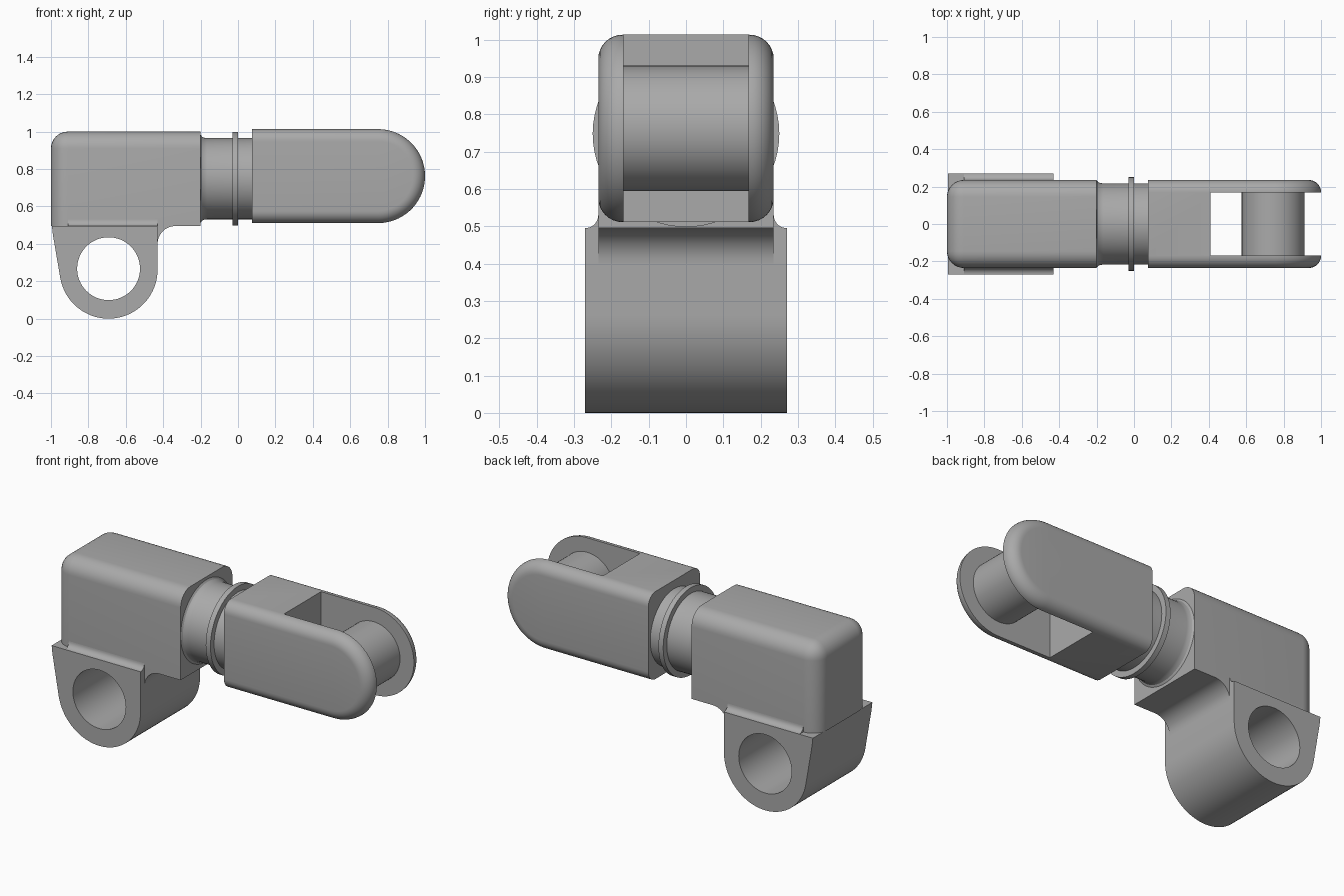
import bpy, bmesh
from math import sin, cos, pi, radians

cube = bpy.data.objects.get("Cube")
if cube:
    bpy.data.objects.remove(cube, do_unlink=True)

# One plain metal colour for every part
metal = bpy.data.materials.new("plain grey metal")
metal.use_nodes = True
GREY = (0.4, 0.4, 0.4, 1)
metal.diffuse_color = GREY
metal.node_tree.nodes["Principled BSDF"].inputs["Base Color"].default_value = GREY


def arc(cx, cz, r, start, end, steps):
    """Points on an arc, angles in degrees."""
    angles = [radians(start + (end - start) * i / steps) for i in range(steps + 1)]
    return [(cx + r * cos(a), cz + r * sin(a)) for a in angles]


def finish(name, bm):
    bmesh.ops.recalc_face_normals(bm, faces=bm.faces)
    mesh = bpy.data.meshes.new(name)
    bm.to_mesh(mesh)
    bm.free()
    obj = bpy.data.objects.new(name, mesh)
    bpy.context.collection.objects.link(obj)
    mesh.materials.append(metal)
    return obj


def smooth(obj):
    bpy.ops.object.select_all(action="DESELECT")
    obj.select_set(True)
    bpy.context.view_layer.objects.active = obj
    bpy.ops.object.shade_smooth_by_angle(angle=radians(30))


def prism(points, half, axis="y"):
    """Extrude a profile symmetrically along y, or along x for a (y, z) profile."""
    bm = bmesh.new()
    rings = []
    for s in (-half, half):
        rings.append([bm.verts.new((a, s, z) if axis == "y" else (s, a, z)) for a, z in points])
    n = len(points)
    for ring in rings:
        bm.faces.new(ring)
    for i in range(n):
        j = (i + 1) % n
        bm.faces.new((rings[0][i], rings[0][j], rings[1][j], rings[1][i]))
    bmesh.ops.recalc_face_normals(bm, faces=bm.faces)
    return bm


def round_edges(bm, rule, radius):
    edges = [e for e in bm.edges if rule(e.verts[0].co, e.verts[1].co)]
    bmesh.ops.bevel(bm, geom=edges, offset=radius, segments=8, profile=0.5,
                    affect="EDGES", clamp_overlap=False)


def lathe(name, profile, height, steps=64):
    """Turn an (x, radius) profile around the x axis."""
    bm = bmesh.new()
    rings = [[bm.verts.new((x, r * cos(2 * pi * k / steps), height + r * sin(2 * pi * k / steps)))
              for k in range(steps)] for x, r in profile]
    for a, b in zip(rings, rings[1:]):
        for k in range(steps):
            m = (k + 1) % steps
            bm.faces.new((a[k], a[m], b[m], b[k]))
    bm.faces.new(rings[0])
    bm.faces.new(rings[-1])
    obj = finish(name, bm)
    smooth(obj)
    return obj


def cut(obj, bm):
    cutter = finish(obj.name + "_cutter", bm)
    mod = obj.modifiers.new("cut", "BOOLEAN")
    mod.operation, mod.solver, mod.object = "DIFFERENCE", "EXACT", cutter
    bpy.context.view_layer.objects.active = obj
    bpy.ops.object.select_all(action="DESELECT")
    obj.select_set(True)
    bpy.ops.object.modifier_apply(modifier=mod.name)
    bpy.data.objects.remove(cutter, do_unlink=True)


W = 0.235          # half width of body and fork
BASE = 0.495       # underside of the body

# Body block: top and rear edges rounded, underside and shaft end sharp
bm = prism([(-1, BASE), (-0.2, BASE), (-0.2, 1), (-1, 1)], W)
round_edges(bm, lambda a, b: (a.z > 0.9 and b.z > 0.9 and not (a.x > -0.5 and b.x > -0.5))
            or (a.x < -0.9 and b.x < -0.9 and a.y * b.y > 0), 0.09)
smooth(finish("body_block", bm))

# Bored lug under the body
LX, LZ = -0.692, 0.262
outline = [(-0.43, BASE)] + arc(LX, LZ, LZ, 0, -170, 40) + [(-0.99, 0.45), (-0.995, BASE)]
lug = finish("bored_lug", prism(outline, 0.27))
cut(lug, prism(arc(LX, 0.267, 0.168, 0, 354.375, 63), 0.4))
smooth(lug)

# Concave fillet between the lug and the body underside
R = 0.095
fillet = [(-0.45, BASE + 0.01), (-0.45, BASE - R)] + arc(-0.43 + R, BASE - R, R, 180, 90, 12)
fillet.append((-0.43 + R, BASE + 0.01))
smooth(finish("underside_fillet", prism(fillet, W)))

# Small concave fillets along the top of the lug on both sides
F = 0.035
for side, name in ((1, "left"), (-1, "right")):
    pts = [(W - 0.02, BASE - 0.01), (W - 0.02, BASE + F)]
    pts += arc(W + F, BASE + F, F, 180, 270, 8) + [(W + F, BASE - 0.01)]
    bm = prism([(side * y, z) for y, z in pts], 0.24, "x")
    bmesh.ops.translate(bm, verts=bm.verts, vec=(-0.67, 0, 0))
    smooth(finish(name + "_lug_fillet", bm))

# Turned shaft with a flared root, and its collar
lathe("shaft", [(-0.21, 0.235), (-0.2, 0.235), (-0.193, 0.225), (-0.18, 0.219),
                (-0.165, 0.217), (0.09, 0.217)], 0.748)
lathe("collar", [(-0.03, 0.25), (0, 0.25)], 0.748)

# Fork with a round end and softened outer rims
CX, CZ, CR = 0.749, 0.762, 0.251
bm = prism([(0.075, CZ - CR)] + arc(CX, CZ, CR, -90, 90, 48) + [(0.075, CZ + CR)], W)
round_edges(bm, lambda a, b: a.y * b.y > 0 and (a.x > 0.1 or b.x > 0.1), 0.065)
fork = finish("fork", bm)
cut(fork, prism([(0.41, 0.3), (1.2, 0.3), (1.2, 1.2), (0.41, 1.2)], 0.168))
smooth(fork)

# Cross pin between the fork arms
smooth(finish("cross_pin", prism(arc(0.744, CZ, 0.168, 0, 354.375, 63), 0.175)))
